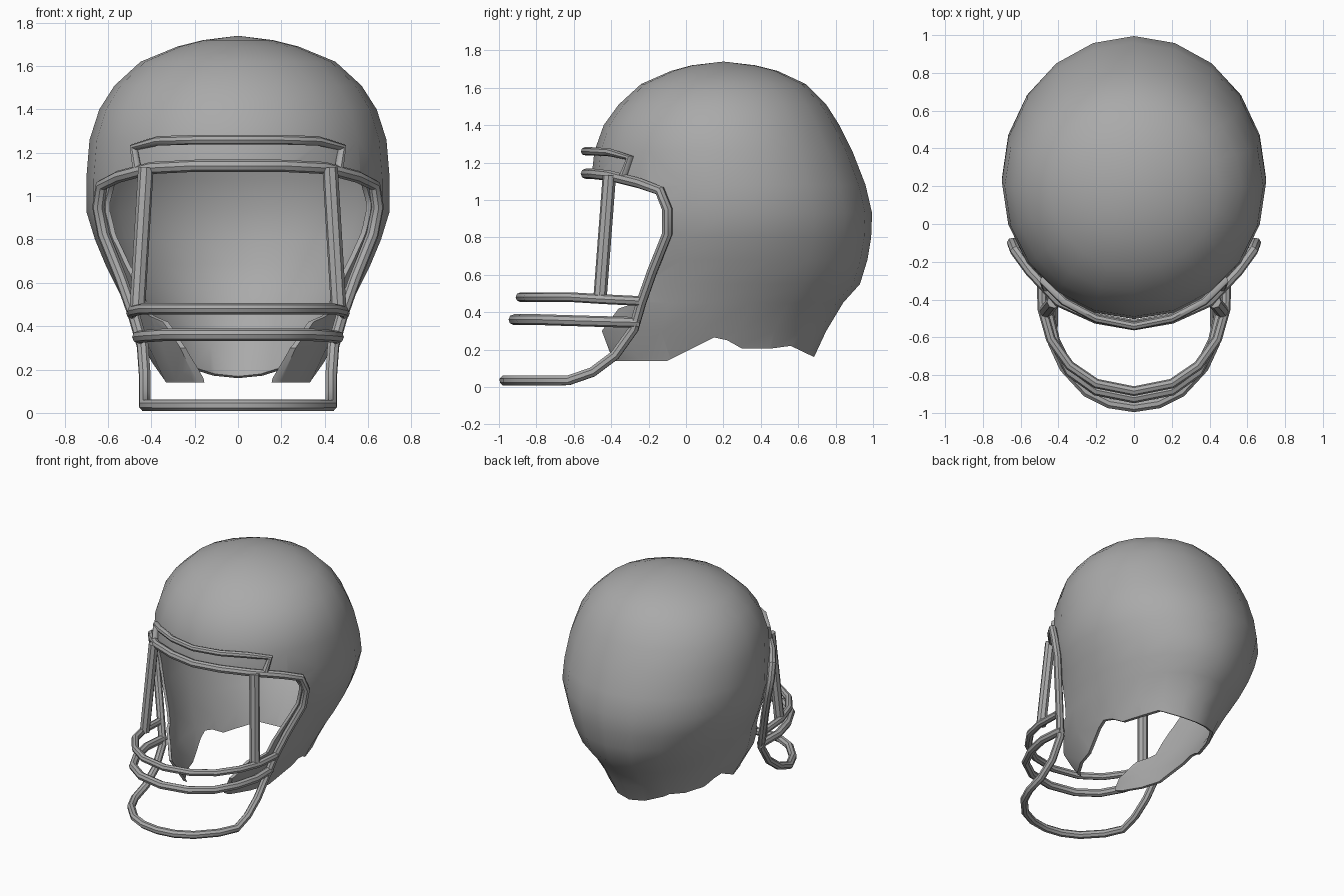
import bpy
import bmesh
import math

cube = bpy.data.objects.get("Cube")
if cube:
    bpy.data.objects.remove(cube, do_unlink=True)

grey = bpy.data.materials.new("plain_grey")
grey.use_nodes = True
colour = (0.4, 0.4, 0.4, 1)
grey.diffuse_color = colour
grey.node_tree.nodes["Principled BSDF"].inputs["Base Color"].default_value = colour


def add_object(name, data):
    obj = bpy.data.objects.new(name, data)
    bpy.context.scene.collection.objects.link(obj)
    return obj


def bake(obj, name):
    """Turn a curve or a modified object into one clean smooth mesh object."""
    bpy.context.view_layer.update()
    graph = bpy.context.evaluated_depsgraph_get()
    mesh = bpy.data.meshes.new_from_object(obj.evaluated_get(graph))
    bpy.data.objects.remove(obj, do_unlink=True)
    mesh.materials.clear()
    mesh.materials.append(grey)
    result = add_object(name, mesh)
    bpy.ops.object.select_all(action="DESELECT")
    result.select_set(True)
    bpy.context.view_layer.objects.active = result
    bpy.ops.object.shade_smooth_by_angle(angle=math.radians(40))
    return result


def tube(name, path, radius=0.026, closed=False):
    """Round bar along a path of points."""
    curve = bpy.data.curves.new(name, "CURVE")
    curve.dimensions = "3D"
    curve.bevel_depth = radius
    curve.bevel_resolution = 2
    curve.use_fill_caps = True
    spline = curve.splines.new("POLY")
    spline.points.add(len(path) - 1)
    for point, position in zip(spline.points, path):
        point.co = (*position, 1)
    spline.use_cyclic_u = closed
    return bake(add_object(name + "_curve", curve), name)


def mirrored(half):
    """Complete a path that runs from the centre line out to the left side."""
    other = [(-x, y, z) for x, y, z in reversed(half) if x > 0]
    return other + half


# Shell: elliptical rings given as height, front y, back y, half width
rings = [
    (1.72, 0.03, 0.37, 0.16), (1.69, -0.08, 0.49, 0.28),
    (1.62, -0.24, 0.64, 0.45), (1.51, -0.36, 0.75, 0.57),
    (1.4, -0.44, 0.82, 0.64), (1.26, -0.49, 0.89, 0.685),
    (1.08, -0.51, 0.96, 0.7), (0.93, -0.52, 0.995, 0.7),
    (0.8, -0.53, 0.99, 0.66), (0.68, -0.54, 0.97, 0.61),
    (0.55, -0.56, 0.93, 0.545), (0.45, -0.58, 0.84, 0.5),
    (0.3, -0.6, 0.75, 0.43), (0.15, -0.49, 0.68, 0.355),
    (0.05, -0.44, 0.64, 0.33),
]
SIDES = 20
bm = bmesh.new()
pole = bm.verts.new((0, 0.2, 1.74))
loops = []
for height, front, back, width in rings:
    middle, depth = (front + back) / 2, (back - front) / 2
    angles = [math.tau * i / SIDES for i in range(SIDES)]
    loops.append([bm.verts.new((width * math.sin(a), middle + depth * math.cos(a), height))
                  for a in angles])
for i in range(SIDES):
    j = (i + 1) % SIDES
    bm.faces.new((pole, loops[0][i], loops[0][j]))
    for upper, lower in zip(loops, loops[1:]):
        bm.faces.new((upper[i], lower[i], lower[j], upper[j]))
bmesh.ops.recalc_face_normals(bm, faces=bm.faces)
if pole.normal.z < 0 or sum(f.normal.z for f in pole.link_faces) < 0:
    bmesh.ops.reverse_faces(bm, faces=bm.faces)
mesh = bpy.data.meshes.new("shell_base")
bm.to_mesh(mesh)
bm.free()
shell = add_object("shell_base", mesh)

# Side outline of the face opening and the lower edge, used as a cutter
outline = [
    (-2, 1.14), (-0.45, 1.14), (-0.3, 1.12), (-0.16, 1.06), (-0.11, 0.97),
    (-0.11, 0.83), (-0.18, 0.64), (-0.24, 0.46), (-0.36, 0.42), (-0.45, 0.3),
    (-0.39, 0.14), (-0.1, 0.14), (0, 0.19), (0.15, 0.265), (0.22, 0.25),
    (0.3, 0.205), (0.45, 0.205), (0.56, 0.22), (0.685, 0.16), (2, 0.16),
    (2, -1), (-2, -1),
]
bm = bmesh.new()
face = bm.faces.new([bm.verts.new((-1, y, z)) for y, z in outline])
swept = bmesh.ops.extrude_face_region(bm, geom=[face])["geom"]
bmesh.ops.translate(bm, vec=(2, 0, 0),
                    verts=[v for v in swept if isinstance(v, bmesh.types.BMVert)])
bmesh.ops.recalc_face_normals(bm, faces=bm.faces)
mesh = bpy.data.meshes.new("opening_cutter")
bm.to_mesh(mesh)
bm.free()
cutter = add_object("opening_cutter", mesh)
cutter.hide_render = True

wall = shell.modifiers.new("wall", "SOLIDIFY")
wall.thickness = 0.02
wall.offset = -1
cut = shell.modifiers.new("cut", "BOOLEAN")
cut.operation = "DIFFERENCE"
cut.solver = "EXACT"
cut.object = cutter
bake(shell, "helmet_shell")
bpy.data.objects.remove(cutter, do_unlink=True)

# Main guard frame: brow, round the opening, then forward under the chin
side = [
    (0, -0.535, 1.14), (0.2, -0.5, 1.14), (0.4, -0.41, 1.13), (0.55, -0.25, 1.09),
    (0.63, -0.14, 1.05), (0.645, -0.1, 0.95), (0.62, -0.1, 0.82), (0.54, -0.18, 0.62),
    (0.48, -0.24, 0.45), (0.44, -0.28, 0.31), (0.43, -0.38, 0.17), (0.43, -0.5, 0.08),
    (0.43, -0.63, 0.035), (0.37, -0.76, 0.035), (0.25, -0.89, 0.035), (0.13, -0.95, 0.035),
    (0, -0.97, 0.035),
]
opposite = [(-x, y, z) for x, y, z in reversed(side[1:-1])]
tube("guard_frame", side + opposite, radius=0.028, closed=True)

# Upper brow bar with its ends turned down to the frame
tube("upper_brow_bar", mirrored([
    (0, -0.54, 1.26), (0.2, -0.5, 1.26), (0.37, -0.41, 1.255),
    (0.48, -0.3, 1.225), (0.465, -0.34, 1.12)]), radius=0.022)

# Two curved bars in front of the mouth
tube("upper_mouth_bar", mirrored([
    (0, -0.885, 0.48), (0.2, -0.845, 0.48), (0.34, -0.75, 0.48),
    (0.44, -0.61, 0.48), (0.485, -0.45, 0.47), (0.49, -0.25, 0.46)]))
tube("lower_mouth_bar", mirrored([
    (0, -0.92, 0.36), (0.2, -0.88, 0.36), (0.34, -0.78, 0.36),
    (0.42, -0.62, 0.355), (0.46, -0.45, 0.35), (0.45, -0.25, 0.345)]), radius=0.029)

# Upright bars joining the brow and the mouth bars
for label, sign in (("left", 1), ("right", -1)):
    tube(label + "_upright_bar",
         [(sign * 0.425, -0.41, 1.13), (sign * 0.465, -0.46, 0.47)], radius=0.036)
